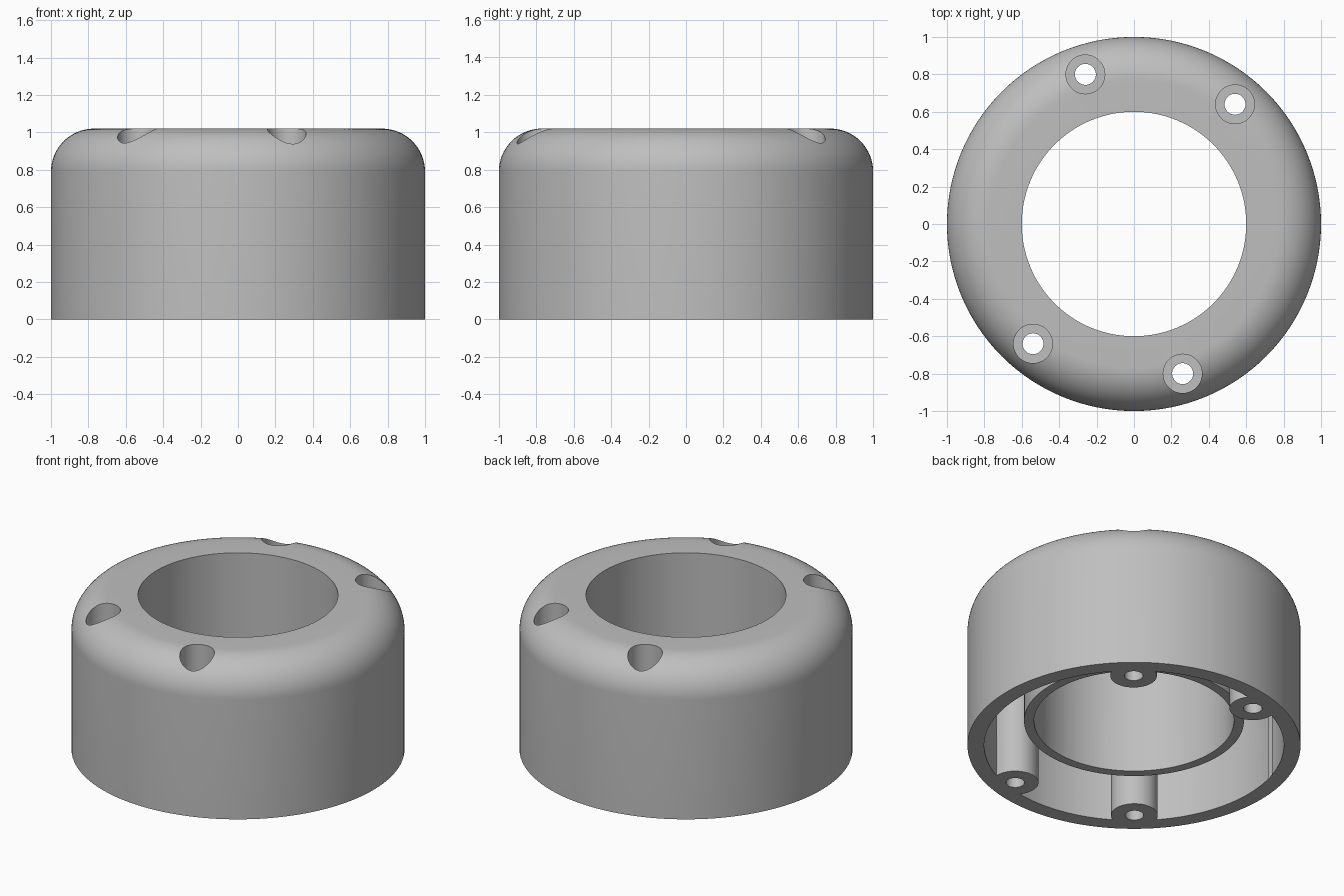
import bpy, bmesh, math

if "Cube" in bpy.data.objects:
    bpy.data.objects.remove(bpy.data.objects["Cube"])

SEG = 128
HEIGHT = 1.02
FILLET = 0.23
SCREWS = [(0.54, 0.64), (-0.26, 0.80), (-0.54, -0.64), (0.26, -0.80)]

grey = bpy.data.materials.new("plain grey")
grey.diffuse_color = (0.52, 0.52, 0.52, 1)
grey.use_nodes = True
grey.node_tree.nodes["Principled BSDF"].inputs["Base Color"].default_value = grey.diffuse_color


def make_object(name, bm):
    bmesh.ops.recalc_face_normals(bm, faces=bm.faces)
    mesh = bpy.data.meshes.new(name)
    bm.to_mesh(mesh)
    bm.free()
    mesh.materials.append(grey)
    obj = bpy.data.objects.new(name, mesh)
    bpy.context.collection.objects.link(obj)
    return obj


def lathe(name, profile):
    """Closed (radius, z) profile turned into a ring."""
    bm = bmesh.new()
    rings = []
    for i in range(SEG):
        a = 2 * math.pi * i / SEG
        rings.append([bm.verts.new((r * math.cos(a), r * math.sin(a), z)) for r, z in profile])
    n = len(profile)
    for i in range(SEG):
        a, b = rings[i], rings[(i + 1) % SEG]
        for j in range(n):
            k = (j + 1) % n
            bm.faces.new((a[j], b[j], b[k], a[k]))
    return make_object(name, bm)


def cylinder(name, x, y, radius, z0, z1):
    bm = bmesh.new()
    bmesh.ops.create_cone(bm, cap_ends=True, segments=48, radius1=radius, radius2=radius, depth=z1 - z0)
    bmesh.ops.translate(bm, verts=bm.verts, vec=(x, y, (z0 + z1) / 2))
    return make_object(name, bm)


def cut(target, cutter):
    mod = target.modifiers.new("cut", 'BOOLEAN')
    mod.operation, mod.solver, mod.object = 'DIFFERENCE', 'EXACT', cutter
    bpy.context.view_layer.objects.active = target
    bpy.ops.object.modifier_apply(modifier=mod.name)
    bpy.data.objects.remove(cutter)


def corner(r_out, z_top, radius, steps):
    """Rounded outer shoulder, from the wall up to the top."""
    arc = [math.pi / 2 * i / steps for i in range(steps + 1)]
    return [(r_out - radius + radius * math.cos(t), z_top - radius + radius * math.sin(t)) for t in arc]


# Thick ring with a rounded shoulder and a central bore
housing = lathe("housing", [(0.6, 0), (1.0, 0)] + corner(1.0, HEIGHT, FILLET, 16) + [(0.6, HEIGHT)])

# Hollow underside, leaving the outer wall, a shorter inner tube and the screw posts
pocket = lathe("pocket_cutter", [(0.66, 0.92), (0.66, 0.17), (0.5, 0.17), (0.5, -0.1), (0.9, -0.1)]
               + corner(0.9, 0.92, FILLET - 0.1, 8))
for x, y in SCREWS:
    cut(pocket, cylinder("screw_post", x, y, 0.14, -0.2, 1.2))
cut(housing, pocket)

# Screw holes with wide counterbores from above
for x, y in SCREWS:
    cut(housing, cylinder("screw_hole", x, y, 0.056, -0.2, 1.2))
    cut(housing, cylinder("counterbore", x, y, 0.104, 0.5, 1.2))

bpy.ops.object.select_all(action='DESELECT')
housing.select_set(True)
bpy.context.view_layer.objects.active = housing
bpy.ops.object.shade_smooth_by_angle(angle=math.radians(30))
